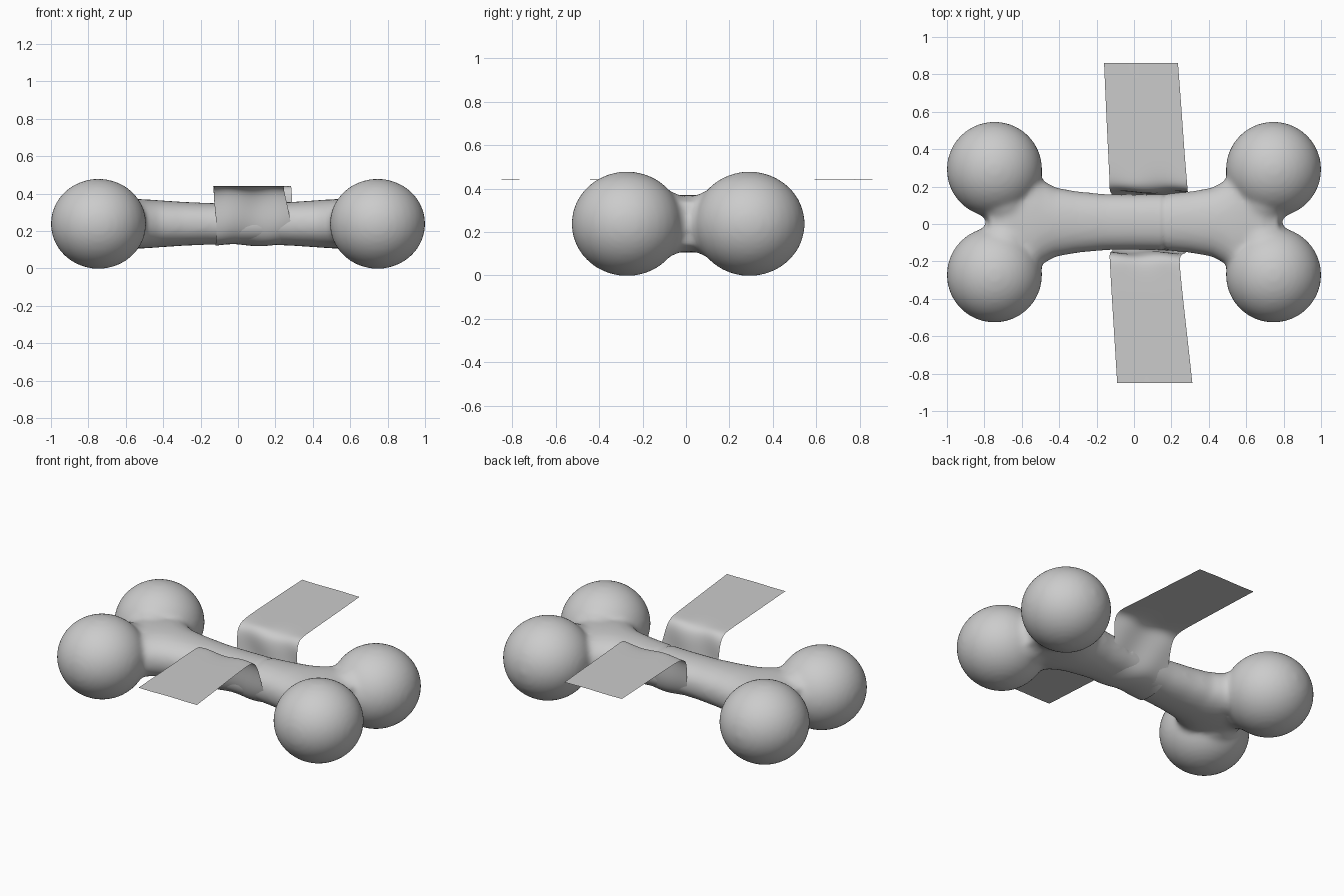
import bpy, bmesh, math
from mathutils import Matrix, Vector

if "Cube" in bpy.data.objects:
    bpy.data.objects.remove(bpy.data.objects["Cube"])

CY, CZ = 0.01, 0.238


def make_object(name, bm):
    mesh = bpy.data.meshes.new(name)
    bm.to_mesh(mesh)
    bm.free()
    ob = bpy.data.objects.new(name, mesh)
    bpy.context.collection.objects.link(ob)
    bpy.context.view_layer.objects.active = ob
    ob.select_set(True)
    return ob


def ball(bm, loc, radii):
    m = Matrix.Translation(loc) @ Matrix.Diagonal((*radii, 1))
    bmesh.ops.create_uvsphere(bm, u_segments=32, v_segments=20, radius=1, matrix=m)


# Bone: flared shaft and four knobs fused together
bm = bmesh.new()
half = [(0.0, 0.148, 0.110), (0.15, 0.150, 0.111), (0.30, 0.164, 0.118),
        (0.42, 0.185, 0.126), (0.49, 0.225, 0.131), (0.54, 0.29, 0.133),
        (0.60, 0.32, 0.132), (0.68, 0.26, 0.13), (0.77, 0.12, 0.10)]
sections = [(-x, y, z) for x, y, z in reversed(half[1:])] + half
rings, N = [], 32
for x, hy, hz in sections:
    ring = []
    for i in range(N):
        a = 2 * math.pi * i / N
        c, s = math.cos(a), math.sin(a)
        ring.append(bm.verts.new((x, CY + hy * math.copysign(abs(c) ** 0.9, c),
                                  CZ + hz * math.copysign(abs(s) ** 0.9, s))))
    rings.append(ring)
for a, b in zip(rings, rings[1:]):
    for i in range(N):
        j = (i + 1) % N
        bm.faces.new((a[i], a[j], b[j], b[i]))
bm.faces.new(rings[0])
bm.faces.new(rings[-1])
for sx in (-1, 1):
    for sy in (-1, 1):
        ball(bm, (sx * 0.746, CY + sy * 0.282, CZ), (0.256, 0.256, 0.241))
        ball(bm, (sx * 0.69, CY + sy * 0.12, CZ), (0.15, 0.15, 0.155))
bmesh.ops.recalc_face_normals(bm, faces=bm.faces)
bone = make_object("bone", bm)
rm = bone.modifiers.new("fuse", 'REMESH')
rm.mode = 'VOXEL'
rm.voxel_size = 0.014
sm = bone.modifiers.new("blend", 'SMOOTH')
sm.factor, sm.iterations = 0.5, 14
for name in ("fuse", "blend"):
    bpy.ops.object.modifier_apply(modifier=name)

# Fine crease across the top of the shaft
for v in bone.data.vertices:
    d = abs(v.co.x - 0.163)
    if d < 0.016 and v.co.z > CZ:
        k = 1 - 0.06 * (1 - d / 0.016)
        v.co.y = CY + (v.co.y - CY) * k
        v.co.z = CZ + (v.co.z - CZ) * k
for p in bone.data.polygons:
    p.use_smooth = True
bone.select_set(False)

# Ribbon: a thin strip slung under the shaft; (y, z, left x, right x)
path = [(-0.85, 0.44, -0.09, 0.312), (-0.62, 0.44, -0.104, 0.287), (-0.40, 0.44, -0.118, 0.262),
        (-0.24, 0.44, -0.127, 0.246), (-0.19, 0.432, -0.13, 0.243), (-0.162, 0.40, -0.13, 0.25),
        (-0.152, 0.33, -0.125, 0.265), (-0.15, 0.25, -0.115, 0.283), (-0.125, 0.17, -0.115, 0.288),
        (-0.07, 0.13, -0.12, 0.288), (0.01, 0.121, -0.12, 0.288), (0.09, 0.13, -0.12, 0.288),
        (0.145, 0.17, -0.118, 0.288), (0.168, 0.25, -0.118, 0.288), (0.168, 0.33, -0.125, 0.288),
        (0.174, 0.40, -0.13, 0.288), (0.205, 0.433, -0.13, 0.285), (0.26, 0.44, -0.132, 0.28),
        (0.42, 0.44, -0.14, 0.267), (0.63, 0.44, -0.15, 0.253), (0.86, 0.44, -0.16, 0.235)]
bm = bmesh.new()
cols, rows = 12, []
for k, (y, z, x0, x1) in enumerate(path):
    p, q = path[max(k - 1, 0)], path[min(k + 1, len(path) - 1)]
    n = Vector((0, q[1] - p[1], p[0] - q[0])).normalized()   # outward from the shaft
    fold = 0.007 if 4 <= k <= 16 else 0.001
    row = []
    for i in range(cols + 1):
        u = i / cols
        d = fold * math.sin(9 * u + 0.9 * k)
        row.append(bm.verts.new((x0 + (x1 - x0) * u, y + n.y * d, z + n.z * d)))
    rows.append(row)
for a, b in zip(rows, rows[1:]):
    for i in range(cols):
        bm.faces.new((a[i], b[i], b[i + 1], a[i + 1])).smooth = True
bmesh.ops.recalc_face_normals(bm, faces=bm.faces)
if sum(f.normal.z for f in bm.faces) < 0:
    bmesh.ops.reverse_faces(bm, faces=bm.faces)
ribbon = make_object("ribbon", bm)
ss = ribbon.modifiers.new("soften", 'SUBSURF')
ss.levels = ss.render_levels = 2
ss.boundary_smooth = 'PRESERVE_CORNERS'
